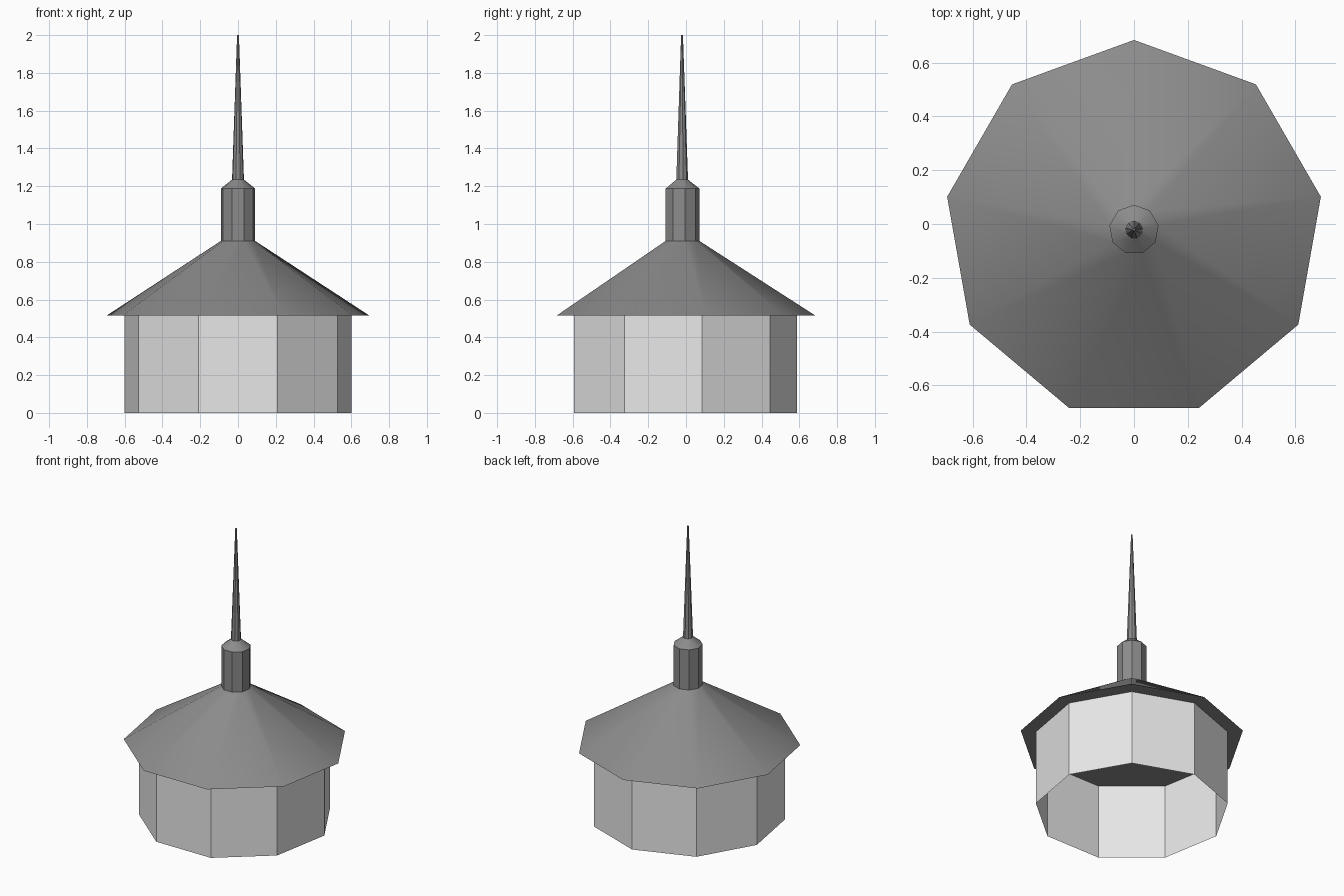
import bpy, bmesh, math

if "Cube" in bpy.data.objects:
    bpy.data.objects.remove(bpy.data.objects["Cube"])

SIDES = 9
ROOF_R = 0.705
# a nine-sided plan is off-centre front to back, so shift the axis
CY = -ROOF_R * (1 - math.cos(math.pi / SIDES)) / 2


def material(name, value):
    m = bpy.data.materials.new(name)
    m.diffuse_color = (value, value, value, 1)
    m.use_nodes = True
    m.node_tree.nodes["Principled BSDF"].inputs["Base Color"].default_value = m.diffuse_color
    return m


wall_paint = material("light grey", 0.8)
roof_paint = material("dark grey", 0.26)


def frustum(name, mat, r0, z0, r1, z1, bottom=False, top=False):
    """Nine-sided tapered band, one corner towards the back (+y)."""
    bm = bmesh.new()
    rings = []
    for r, z in ((r0, z0), (r1, z1)):
        angles = [math.pi / 2 + 2 * math.pi * i / SIDES for i in range(SIDES)]
        rings.append([bm.verts.new((r * math.cos(a), CY + r * math.sin(a), z)) for a in angles])
    low, high = rings
    for i in range(SIDES):
        j = (i + 1) % SIDES
        bm.faces.new((low[i], low[j], high[j], high[i]))
    if bottom:
        bm.faces.new(low[::-1])
    if top:
        bm.faces.new(high)
    mesh = bpy.data.meshes.new(name)
    bm.to_mesh(mesh)
    bm.free()
    mesh.materials.append(mat)
    ob = bpy.data.objects.new(name, mesh)
    bpy.context.collection.objects.link(ob)
    # shallow roof creases smooth out, upright corners stay crisp
    bpy.ops.object.select_all(action='DESELECT')
    ob.select_set(True)
    bpy.context.view_layer.objects.active = ob
    bpy.ops.object.shade_smooth_by_angle(angle=math.radians(30))
    return ob


# open-bottomed thin wall
frustum("wall", wall_paint, 0.609, 0.0, 0.609, 0.516)
# roof with flat underside
frustum("roof", roof_paint, ROOF_R, 0.516, 0.0925, 0.91, bottom=True)
# turret, its sloped cap, and the spire
frustum("turret", roof_paint, 0.0925, 0.91, 0.0925, 1.187)
frustum("turret_cap", roof_paint, 0.0925, 1.187, 0.032, 1.235)
frustum("spire", roof_paint, 0.032, 1.235, 0.005, 2.0, top=True)
